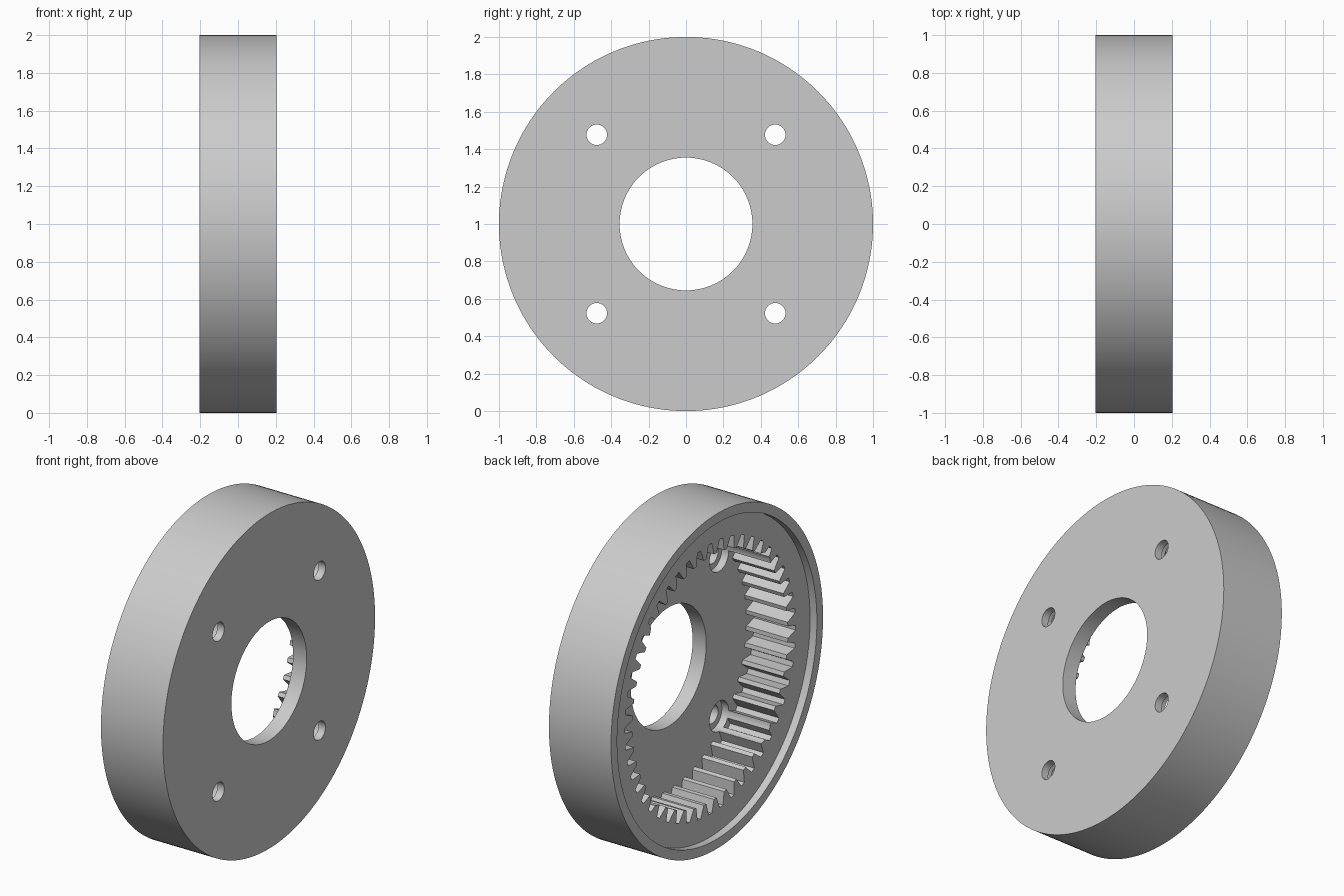
import bpy, bmesh, math
from math import pi, cos, sin

if "Cube" in bpy.data.objects:
    bpy.data.objects.remove(bpy.data.objects["Cube"])

AXIS_Z = 1.0                      # height of the wheel's axis
FACE_OPEN, FACE_SHUT = -0.205, 0.205
RECESS_X, FLOOR_X = -0.16, 0.115  # shallow rim step, cavity floor
TEETH = 48

steel = bpy.data.materials.new("plain grey")
steel.diffuse_color = (0.6, 0.6, 0.6, 1)
steel.use_nodes = True
steel.node_tree.nodes["Principled BSDF"].inputs["Base Color"].default_value = (0.6, 0.6, 0.6, 1)


def circle(radius, count, y=0.0, z=0.0):
    return [(y + radius * cos(2 * pi * i / count), z + radius * sin(2 * pi * i / count))
            for i in range(count)]


def prism(name, outline, x0, x1):
    """Extrude a (y, z) outline around the axis from x0 to x1."""
    bm = bmesh.new()
    face = bm.faces.new([bm.verts.new((x0, y, AXIS_Z + z)) for y, z in outline])
    made = bmesh.ops.extrude_face_region(bm, geom=[face])["geom"]
    bmesh.ops.translate(bm, vec=(x1 - x0, 0, 0),
                        verts=[v for v in made if isinstance(v, bmesh.types.BMVert)])
    bmesh.ops.recalc_face_normals(bm, faces=bm.faces)
    mesh = bpy.data.meshes.new(name)
    bm.to_mesh(mesh)
    bm.free()
    mesh.materials.append(steel)
    ob = bpy.data.objects.new(name, mesh)
    bpy.context.collection.objects.link(ob)
    return ob


def gear_outline():
    """Outline of the toothed cavity: each gap narrows from tooth tip to root."""
    flank = [(0.733, -0.37), (0.770, -0.25), (0.806, -0.14),
             (0.806, 0.14), (0.770, 0.25), (0.733, 0.37)]
    pitch = 2 * pi / TEETH
    return [(r * cos((i + f) * pitch), r * sin((i + f) * pitch))
            for i in range(TEETH) for r, f in flank]


# Solid disc
ring = prism("ring_gear", circle(1.0, 160), FACE_OPEN, FACE_SHUT)

# Rim step, toothed cavity and centre bore
cutters = [
    prism("rim_step_cutter", circle(0.942, 160), -0.3, RECESS_X),
    prism("tooth_cutter", gear_outline(), -0.25, FLOOR_X),
    prism("bore_cutter", circle(0.355, 96), 0.0, 0.3),
]
# Four bolt holes, each with a wider seat for the bolt head
for sy in (-1, 1):
    for sz in (-1, 1):
        y, z = 0.477 * sy, 0.477 * sz
        cutters.append(prism("bolt_hole_cutter", circle(0.055, 32, y, z), 0.0, 0.3))
        cutters.append(prism("bolt_seat_cutter", circle(0.09, 40, y, z), -0.27, FLOOR_X + 0.045))

bpy.context.view_layer.objects.active = ring
for cutter in cutters:
    cutter.hide_render = True
    cut = ring.modifiers.new(cutter.name, "BOOLEAN")
    cut.operation = "DIFFERENCE"
    cut.solver = "EXACT"
    cut.object = cutter
    bpy.ops.object.modifier_apply(modifier=cut.name)
    bpy.data.objects.remove(cutter)

# Smooth round walls, crisp edges
bpy.ops.object.select_all(action="DESELECT")
ring.select_set(True)
bpy.ops.object.shade_smooth_by_angle(angle=math.radians(25))
